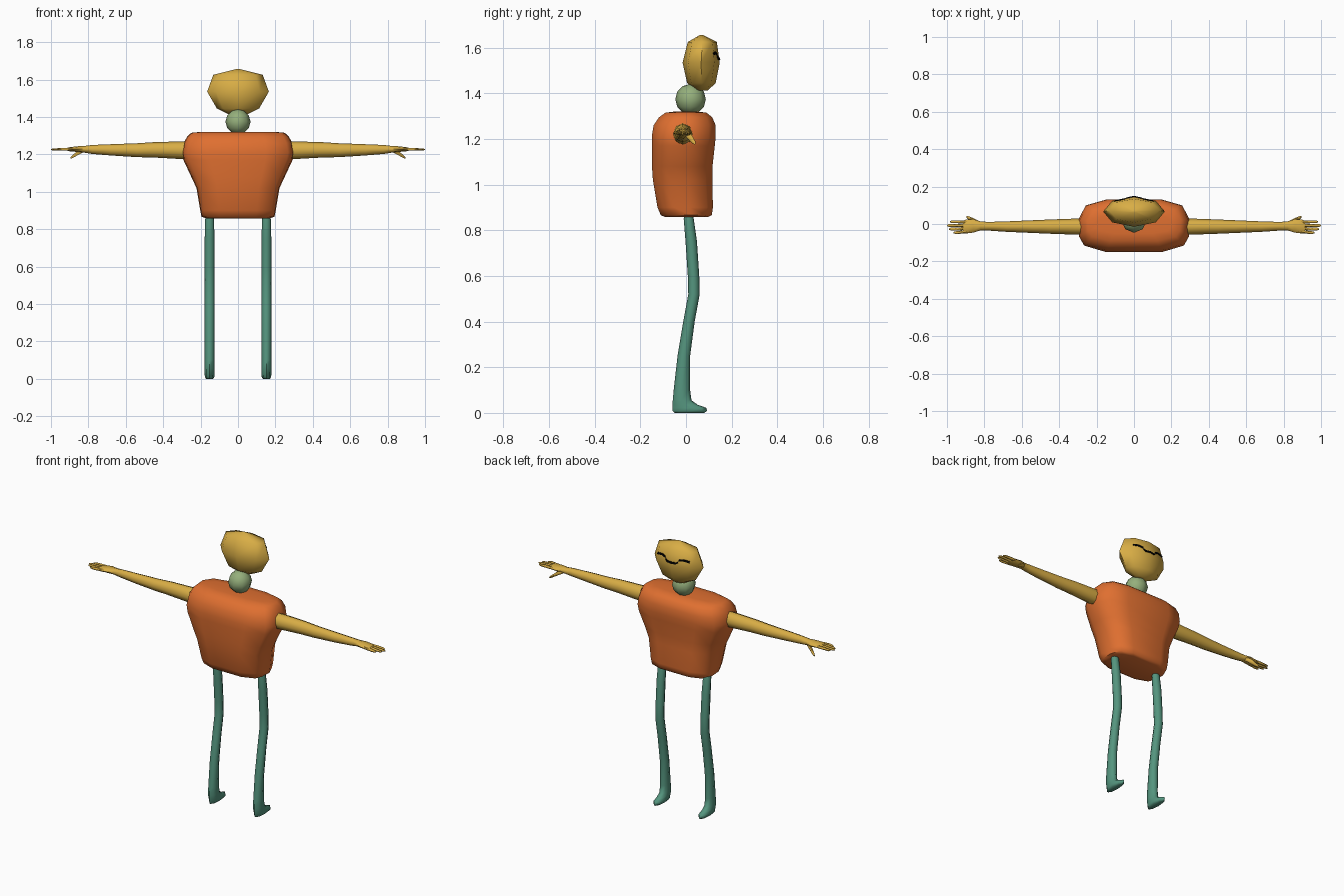
import bpy, bmesh, math
from mathutils import Vector
from mathutils.bvhtree import BVHTree

cube = bpy.data.objects.get("Cube")
if cube:
    bpy.data.objects.remove(cube, do_unlink=True)


def material(name, rgb):
    m = bpy.data.materials.new(name)
    m.use_nodes = True
    m.diffuse_color = (*rgb, 1)
    m.node_tree.nodes["Principled BSDF"].inputs["Base Color"].default_value = (*rgb, 1)
    return m


ORANGE = material("orange", (0.74, 0.16, 0.03))
YELLOW = material("mustard", (0.69, 0.42, 0.06))
TEAL = material("teal", (0.09, 0.30, 0.21))
SAGE = material("sage", (0.30, 0.43, 0.20))
BLACK = material("black", (0.0, 0.0, 0.0))


def finish(name, bm, mat, angle=60):
    bmesh.ops.recalc_face_normals(bm, faces=bm.faces)
    me = bpy.data.meshes.new(name)
    bm.to_mesh(me)
    bm.free()
    me.materials.append(mat)
    ob = bpy.data.objects.new(name, me)
    bpy.context.collection.objects.link(ob)
    bpy.ops.object.select_all(action="DESELECT")
    ob.select_set(True)
    bpy.context.view_layer.objects.active = ob
    bpy.ops.object.shade_smooth_by_angle(angle=math.radians(angle))
    return ob


def loft(rings):
    """Skin a list of equal-length point rings and cap both ends."""
    bm = bmesh.new()
    rows = [[bm.verts.new(p) for p in ring] for ring in rings]
    n = len(rows[0])
    for a, b in zip(rows, rows[1:]):
        for i in range(n):
            j = (i + 1) % n
            bm.faces.new((a[i], a[j], b[j], b[i]))
    bm.faces.new(rows[0])
    bm.faces.new(rows[-1])
    return bm


def circle(n):
    return [(math.cos(2 * math.pi * i / n), math.sin(2 * math.pi * i / n)) for i in range(n)]


def upright(shape, levels, cx=0):
    """Rings stacked in z; each level is (z, half width, back y, front y)."""
    return loft([[(cx + u * w, (a + b) / 2 + v * (b - a) / 2, z) for u, v in shape]
                 for z, w, a, b in levels])


def sideways(sections, side, n=8):
    """Rings along x; each section is (x, y, z, y radius, z radius)."""
    return loft([[(side * x, y + u * ry, z + v * rz) for u, v in circle(n)]
                 for x, y, z, ry, rz in sections])


# Torso: boxy shirt, broad at the shoulders
half = [(0.5, 1), (0.86, 0.78), (1, 0.2), (0.98, -0.4), (0.89, -0.75), (0.5, -1)]
outline = half + [(-u, v) for u, v in reversed(half)]
finish("torso", upright(outline, [
    (0.858, 0.17, -0.09, 0.095), (0.866, 0.195, -0.11, 0.113), (0.90, 0.202, -0.125, 0.118),
    (1.02, 0.222, -0.145, 0.115), (1.08, 0.25, -0.149, 0.116), (1.17, 0.292, -0.15, 0.126),
    (1.21, 0.30, -0.15, 0.13), (1.26, 0.29, -0.142, 0.13), (1.295, 0.272, -0.118, 0.115),
    (1.315, 0.25, -0.09, 0.09), (1.32, 0.2, -0.05, 0.05)]), ORANGE)

# Neck ball
bm = bmesh.new()
bmesh.ops.create_uvsphere(bm, u_segments=8, v_segments=6, radius=0.067)
bmesh.ops.translate(bm, verts=bm.verts, vec=(0, 0.02, 1.374))
finish("neck", bm, SAGE)

# Head: faceted gem shape
head = upright(circle(8), [
    (1.412, 0.045, 0.045, 0.095), (1.445, 0.113, 0.005, 0.13), (1.535, 0.165, -0.015, 0.148),
    (1.625, 0.132, 0.008, 0.135), (1.655, 0.012, 0.06, 0.075)])
surface = BVHTree.FromBMesh(head)
finish("head", head, YELLOW)


# Painted face marks: thin strips laid on the front of the head
def face_mark(name, path, width=0.011):
    bm = bmesh.new()
    pairs = []
    for i in range(len(path) - 1):
        for k in range(4):
            pairs.append(Vector(path[i]).lerp(Vector(path[i + 1]), k / 4))
    pairs.append(Vector(path[-1]))
    rows = []
    for p in pairs:
        row = []
        for dz in (-width / 2, width / 2):
            hit = surface.ray_cast(Vector((p.x, 1, p.y + dz)), Vector((0, -1, 0)))[0]
            row += [bm.verts.new(hit + Vector((0, d, 0))) for d in (-0.003, 0.004)]
        rows.append([row[0], row[1], row[3], row[2]])
    for a, b in zip(rows, rows[1:]):
        for i in range(4):
            j = (i + 1) % 4
            bm.faces.new((a[i], a[j], b[j], b[i]))
    bm.faces.new(rows[0])
    bm.faces.new(rows[-1])
    finish(name, bm, BLACK, 30)


face_mark("mouth", [(-0.042, 1.561), (-0.03, 1.552), (0.03, 1.552), (0.042, 1.561)])

for side, label in ((1, "left"), (-1, "right")):
    face_mark(label + "_eye", [(side * x, z) for x, z in
                               ((0.045, 1.571), (0.07, 1.578), (0.108, 1.573))])

    # Arm tapering to the wrist and flaring into the palm
    finish(label + "_arm", sideways([
        (0.25, -0.015, 1.222, 0.042, 0.046), (0.31, -0.014, 1.222, 0.043, 0.047),
        (0.45, -0.014, 1.224, 0.038, 0.041), (0.54, -0.014, 1.222, 0.034, 0.037),
        (0.68, -0.014, 1.224, 0.028, 0.030), (0.78, -0.012, 1.226, 0.023, 0.024),
        (0.82, -0.010, 1.227, 0.024, 0.018), (0.86, -0.010, 1.228, 0.036, 0.015),
        (0.90, -0.014, 1.227, 0.037, 0.011), (0.915, -0.015, 1.227, 0.032, 0.007)],
        side), YELLOW)

    # Fingers and thumb
    for name, y, tip in (("little", -0.046, 0.965), ("ring", -0.027, 0.99),
                         ("middle", -0.008, 1.0), ("index", 0.012, 0.985)):
        finish(f"{label}_{name}_finger", sideways([
            (0.88, y * 0.8, 1.227, 0.009, 0.009), (0.94, y, 1.227, 0.008, 0.008),
            (tip - 0.01, y, 1.226, 0.007, 0.006), (tip, y, 1.226, 0.003, 0.003)],
            side, 6), YELLOW)
    finish(label + "_thumb", sideways([
        (0.825, 0.002, 1.222, 0.012, 0.012), (0.86, 0.02, 1.205, 0.012, 0.013),
        (0.885, 0.033, 1.188, 0.009, 0.009), (0.895, 0.038, 1.180, 0.004, 0.004)],
        side, 6), YELLOW)

    # Leg bent at the knee, running into a small pointed foot
    finish(label + "_leg", upright(circle(8), [
        (0.0, 0.018, -0.05, 0.08), (0.008, 0.025, -0.058, 0.092), (0.022, 0.026, -0.06, 0.09),
        (0.035, 0.026, -0.059, 0.052), (0.055, 0.026, -0.058, 0.024),
        (0.10, 0.026, -0.054, 0.018), (0.25, 0.026, -0.037, 0.018),
        (0.40, 0.026, -0.012, 0.038), (0.52, 0.026, 0.010, 0.060),
        (0.60, 0.026, 0.008, 0.058), (0.75, 0.026, -0.002, 0.048),
        (0.85, 0.024, -0.010, 0.034), (0.89, 0.014, -0.004, 0.022)],
        side * 0.152), TEAL)
